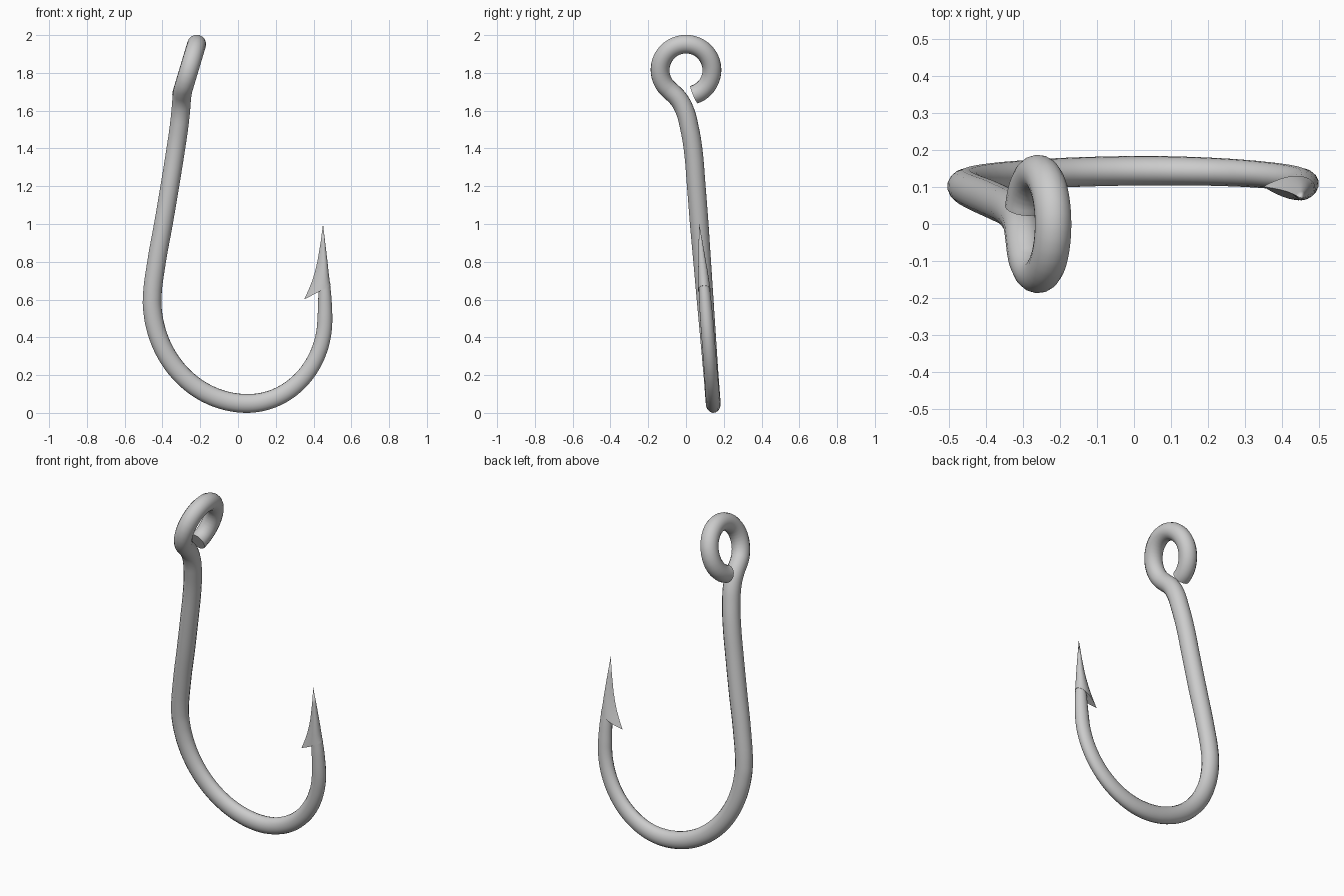
import bpy, bmesh
from math import sin, cos, pi, radians

if "Cube" in bpy.data.objects:
    bpy.data.objects.remove(bpy.data.objects["Cube"])


def lean(z):
    # y of the tilted plane the hook lies in
    return 0.148 - 0.078 * z


def smooth(obj, deg):
    bpy.ops.object.select_all(action='DESELECT')
    obj.select_set(True)
    bpy.context.view_layer.objects.active = obj
    bpy.ops.object.shade_smooth_by_angle(angle=radians(deg))


# Wire path: (x, y, z, radius)
path = []
# eye loop, from its open end round to the neck
for i in range(29):
    t = radians(342 + (42 - 342) * i / 28)
    z = 1.815 - 0.137 * cos(t)
    path.append((-0.26 + 0.3 * (z - 1.815), -0.137 * sin(t), z, 0.05))
# neck and shank
path += [(-0.298, -0.040, 1.662, 0.05), (-0.303, -0.006, 1.60, 0.05),
         (-0.313, 0.018, 1.51, 0.05), (-0.329, 0.037, 1.40, 0.05),
         (-0.361, lean(1.2), 1.2, 0.05), (-0.395, lean(1.0), 1.0, 0.05),
         (-0.431, lean(0.8), 0.8, 0.05)]
# wide left half of the bend
for i in range(12):
    t = pi / 2 * i / 12
    z = 0.6 - 0.55 * sin(t)
    path.append((0.05 - 0.505 * cos(t), lean(z), z, 0.05))
# tighter right half, thinning towards the point
for i in range(13):
    t = pi / 2 * i / 12
    z = 0.5 - 0.45 * cos(t)
    path.append((0.05 + 0.41 * sin(t), lean(z), z, 0.05 - 0.01 * i / 12))
path += [(0.460, lean(0.6), 0.6, 0.036), (0.457, lean(0.69), 0.69, 0.030)]

curve = bpy.data.curves.new("hook_wire", 'CURVE')
curve.dimensions = '3D'
curve.bevel_depth = 1.0
curve.bevel_resolution = 6
curve.resolution_u = 4
curve.use_fill_caps = True
spline = curve.splines.new('BEZIER')
spline.bezier_points.add(len(path) - 1)
for p, (x, y, z, r) in zip(spline.bezier_points, path):
    p.co = (x, y, z)
    p.radius = r
    p.handle_left_type = p.handle_right_type = 'AUTO'
wire = bpy.data.objects.new("hook_wire", curve)
bpy.context.collection.objects.link(wire)
bpy.context.view_layer.objects.active = wire
wire.select_set(True)
bpy.ops.object.convert(target='MESH')
wire = bpy.context.object
# forged bend: slightly flattened front to back
for v in wire.data.vertices:
    f = 1 - 0.2 * min(max((1.0 - v.co.z) / 0.8, 0), 1)
    yc = lean(v.co.z)
    v.co.y = yc + (v.co.y - yc) * f
smooth(wire, 40)

# Barbed point: teardrop sections (z, inner x, outer x, half thickness)
sections = [(0.60, 0.350, 0.491, 0.033), (0.65, 0.373, 0.486, 0.031),
            (0.70, 0.393, 0.482, 0.028), (0.75, 0.408, 0.478, 0.025),
            (0.80, 0.420, 0.474, 0.020), (0.90, 0.437, 0.462, 0.011)]
N = 24
bm = bmesh.new()
rings = []
for z0, xl, xr, h in sections:
    slant = 0.53 * max(0, (0.8 - z0) / 0.2)
    ring = []
    for k in range(N):
        a = 2 * pi * k / N
        x = xl + (xr - xl) * (1 + cos(a)) / 2
        z = z0 + slant * (x - xl)
        ring.append(bm.verts.new((x, lean(z) + 1.3 * h * sin(a) * abs(cos(a / 2)), z)))
    rings.append(ring)
tip = bm.verts.new((0.45, lean(1.0), 1.0))
bm.faces.new(rings[0][::-1])
for lo, hi in zip(rings, rings[1:]):
    for k in range(N):
        j = (k + 1) % N
        bm.faces.new((lo[k], lo[j], hi[j], hi[k]))
for k in range(N):
    bm.faces.new((rings[-1][k], rings[-1][(k + 1) % N], tip))
bmesh.ops.recalc_face_normals(bm, faces=bm.faces)
mesh = bpy.data.meshes.new("barbed_point")
bm.to_mesh(mesh)
bm.free()
barb = bpy.data.objects.new("barbed_point", mesh)
bpy.context.collection.objects.link(barb)
smooth(barb, 40)
